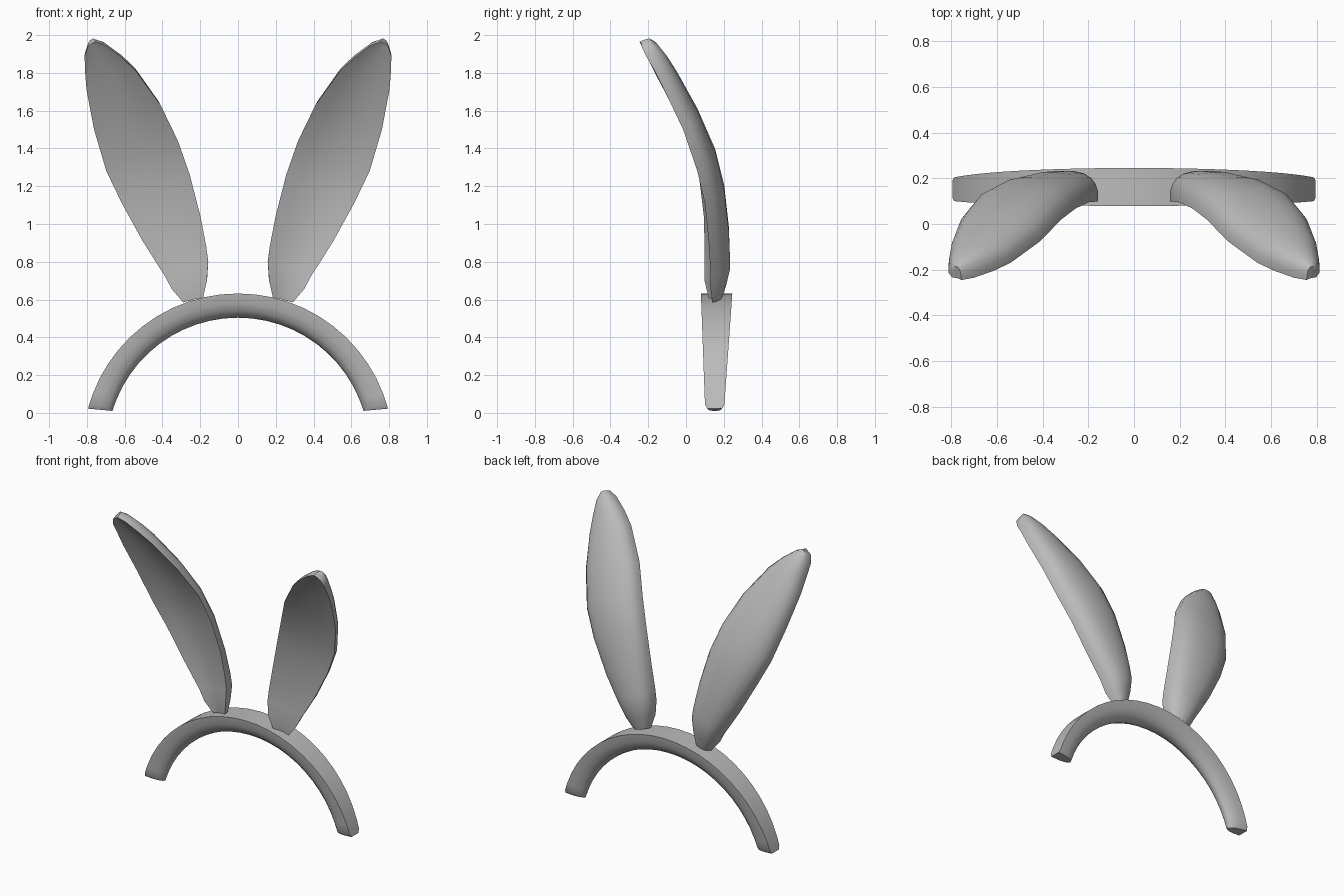
import bpy, bmesh, math
from mathutils import Vector

if "Cube" in bpy.data.objects:
    bpy.data.objects.remove(bpy.data.objects["Cube"])

grey = bpy.data.materials.new("plain grey")
grey.diffuse_color = (0.5, 0.5, 0.5, 1)
grey.use_nodes = True
grey.node_tree.nodes["Principled BSDF"].inputs["Base Color"].default_value = grey.diffuse_color


def loft(name, rings, angle):
    """Skin closed rings of points, cap both ends and shade smoothly."""
    bm = bmesh.new()
    rows = [[bm.verts.new(p) for p in ring] for ring in rings]
    n = len(rows[0])
    for a, b in zip(rows, rows[1:]):
        for i in range(n):
            j = (i + 1) % n
            bm.faces.new((a[i], a[j], b[j], b[i]))
    bm.faces.new(rows[0])
    bm.faces.new(rows[-1])
    bmesh.ops.recalc_face_normals(bm, faces=bm.faces)
    mesh = bpy.data.meshes.new(name)
    bm.to_mesh(mesh)
    bm.free()
    mesh.materials.append(grey)
    obj = bpy.data.objects.new(name, mesh)
    bpy.context.collection.objects.link(obj)
    bpy.ops.object.select_all(action='DESELECT')
    obj.select_set(True)
    bpy.context.view_layer.objects.active = obj
    bpy.ops.object.shade_smooth_by_angle(angle=math.radians(angle))
    return obj


# Headband: D-shaped section (flat outside, round inside) swept on an arc
R_OUT, R_IN, CZ = 0.822, 0.694, -0.19
SECTION = [(math.cos(math.pi * k / 8), 1 - math.sin(math.pi * k / 8) ** 0.9)
           for k in range(9)]


def band_ring(t, shrink=1.0):
    """t runs from -1 (left end) to 1 (right end)."""
    ring = []
    for u, v in SECTION:
        r = R_IN + (R_OUT - R_IN) * v
        end = math.acos((0.003 + 0.012 * v + 0.03 * (1 - shrink) - CZ) / r)
        a = t * end
        z = CZ + r * math.cos(a)
        h = max(0.0, min(1.0, (CZ + R_OUT * math.cos(a)) / 0.63))
        half = (0.049 + 0.034 * h) * shrink
        ring.append((r * math.sin(a), 0.151 + 0.011 * h + u * half, z))
    return ring


ts = [-1 + 2 * k / 24 for k in range(25)]
rings = ([band_ring(-1, 0.75), band_ring(-0.97)]
         + [band_ring(t) for t in ts[1:-1]]
         + [band_ring(0.97), band_ring(1, 0.75)])
loft("headband", rings, 50)

# Ear rows: inner edge x z, outer edge x z, inner y, outer y, thickness
EAR = [
    (.185, .610, .290, .585, .120, .140, .060),
    (.165, .700, .350, .655, .098, .130, .100),
    (.158, .800, .390, .730, .098, .130, .118),
    (.168, .880, .420, .775, .098, .128, .120),
    (.198, 1.037, .505, .910, .095, .120, .120),
    (.255, 1.260, .615, 1.11, .068, .100, .120),
    (.318, 1.440, .697, 1.28, .020, .060, .120),
    (.410, 1.630, .762, 1.50, -.075, -.015, .115),
    (.540, 1.810, .802, 1.71, -.170, -.115, .105),
    (.615, 1.880, .810, 1.81, -.205, -.165, .095),
    (.700, 1.945, .812, 1.89, -.235, -.212, .080),
    (.755, 1.965, .795, 1.94, -.245, -.235, .060),
]


def ear_rings():
    edges = [(Vector((xm, ym, zm)), Vector((xl, yl, zl)), t)
             for xm, zm, xl, zl, ym, yl, t in EAR]
    mids = [(m + l) / 2 for m, l, _ in edges]
    rings = []
    for i, (m, l, t) in enumerate(edges):
        along = mids[min(i + 1, len(mids) - 1)] - mids[max(i - 1, 0)]
        half = (l - m) / 2
        back = along.cross(half).normalized()
        ring = []
        # rounded back, from the outer edge to the inner edge
        for k in range(11):
            a = math.pi * k / 10
            c, s = math.cos(a), max(0.0, math.sin(a))
            u = math.copysign(abs(c) ** 0.85, c)
            ring.append(mids[i] + half * u + back * t * s ** 0.85)
        # gently dished front
        dish = 0.025 * min(1, half.length / 0.15)
        for u in (-0.6, -0.2, 0.2, 0.6):
            ring.append(mids[i] + half * u + back * dish * (1 - u * u))
        rings.append(ring)
    return rings


right = ear_rings()
loft("right_ear", right, 50)
loft("left_ear", [[(-p.x, p.y, p.z) for p in ring] for ring in right], 50)
